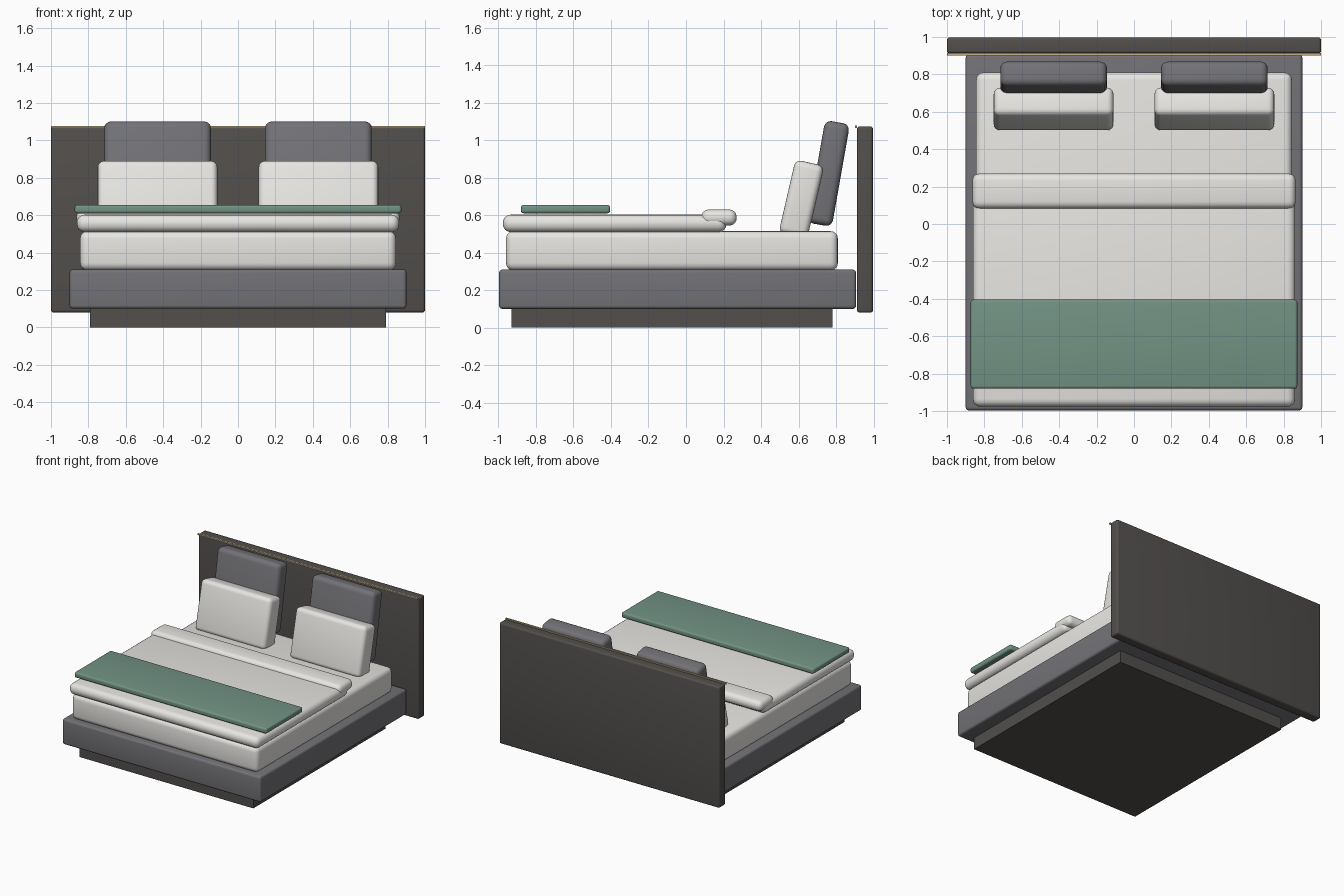
import bpy, bmesh
from math import radians
from mathutils import Matrix, Vector

if "Cube" in bpy.data.objects:
    bpy.data.objects.remove(bpy.data.objects["Cube"])


def material(name, rgb):
    m = bpy.data.materials.new(name)
    m.diffuse_color = (*rgb, 1)
    m.use_nodes = True
    m.node_tree.nodes["Principled BSDF"].inputs["Base Color"].default_value = m.diffuse_color
    return m


DARK = material("dark_wood", (0.085, 0.078, 0.073))
FABRIC = material("grey_fabric", (0.17, 0.17, 0.185))
LINEN = material("white_linen", (0.80, 0.79, 0.76))
GREEN = material("green_wool", (0.17, 0.29, 0.23))
BRASS = material("brass", (0.55, 0.43, 0.25))


def block(name, xs, ys, zs, mat, bevel=0.0, tilt=0.0, segments=4):
    """Box given by its extents, with rounded edges, tilted about x through its centre."""
    spans = (xs, ys, zs)
    size = Vector([b - a for a, b in spans])
    bm = bmesh.new()
    bmesh.ops.create_cube(bm, size=1, matrix=Matrix.Diagonal((*size, 1)))
    if bevel:
        bmesh.ops.bevel(bm, geom=bm.edges[:], offset=bevel, segments=segments,
                        profile=0.5, affect='EDGES')
    mesh = bpy.data.meshes.new(name)
    bm.to_mesh(mesh)
    bm.free()
    mesh.materials.append(mat)
    ob = bpy.data.objects.new(name, mesh)
    bpy.context.collection.objects.link(ob)
    ob.location = [(a + b) / 2 for a, b in spans]
    ob.rotation_euler.x = -radians(tilt)
    if bevel:
        bpy.ops.object.select_all(action='DESELECT')
        ob.select_set(True)
        bpy.context.view_layer.objects.active = ob
        bpy.ops.object.shade_smooth_by_angle(angle=radians(35))
    return ob


def wide(name, half, ys, zs, mat, bevel=0.0):
    """Block symmetric about x = 0."""
    return block(name, (-half, half), ys, zs, mat, bevel)


# Base and headboard
wide("plinth", 0.79, (-0.93, 0.782), (0, 0.11), DARK)
wide("bed_frame", 0.90, (-0.997, 0.907), (0.10, 0.31), FABRIC, 0.018)
wide("headboard", 1.0, (0.912, 0.997), (0.08, 1.073), DARK, 0.014)
wide("headboard_trim", 1.0, (0.902, 0.913), (1.066, 1.077), BRASS)

# Bedding
wide("mattress", 0.845, (-0.96, 0.81), (0.305, 0.515), LINEN, 0.04)
wide("duvet", 0.862, (-0.977, 0.216), (0.51, 0.603), LINEN, 0.042)
wide("duvet_fold", 0.864, (0.082, 0.27), (0.545, 0.63), LINEN, 0.038)
wide("throw_blanket", 0.873, (-0.88, -0.405), (0.61, 0.655), GREEN, 0.014)

# Two pairs of leaning pillows
for side, cx in (("left", -0.43), ("right", 0.43)):
    block(f"{side}_back_pillow", (cx - 0.285, cx + 0.285), (0.693, 0.827),
          (0.545, 1.10), FABRIC, 0.036, tilt=10)
    block(f"{side}_front_pillow", (cx - 0.32, cx + 0.32), (0.537, 0.693),
          (0.485, 0.885), LINEN, 0.034, tilt=13)
